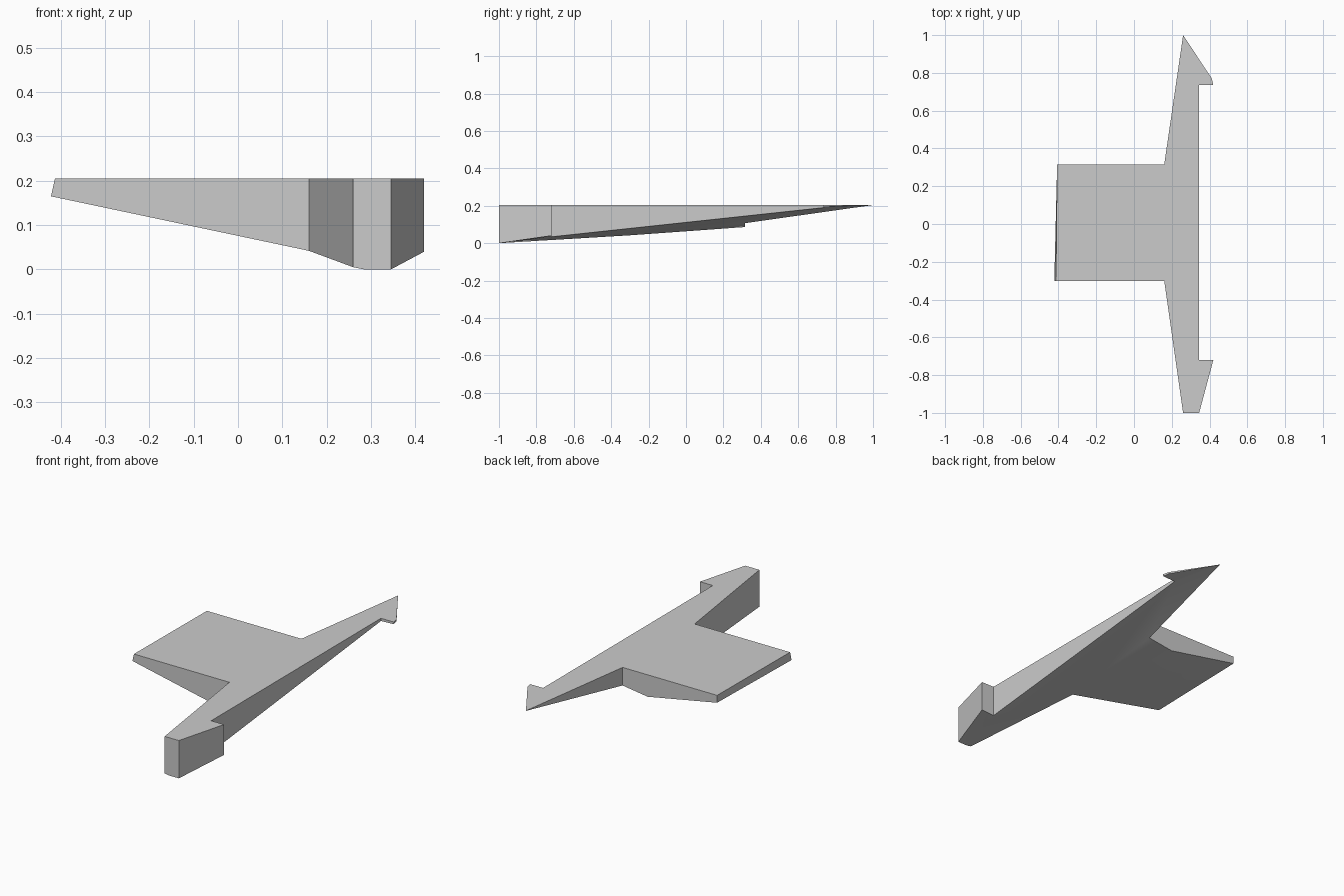
import bpy, bmesh, math

if "Cube" in bpy.data.objects:
    bpy.data.objects.remove(bpy.data.objects["Cube"])

TOP = 0.205
# plan outline: name -> (x, y, underside height), counter-clockwise
outline = {
    "nose_l": (0.26, -1.0, 0.005), "nose_m": (0.285, -1.0, 0.0), "nose_r": (0.345, -1.0, 0.0),
    "barb_f": (0.42, -0.72, 0.04), "bar_f": (0.343, -0.72, 0.034),
    "bar_b": (0.343, 0.735, 0.19), "barb_b": (0.42, 0.735, 0.193), "barb_c": (0.412, 0.77, 0.195),
    "tail": (0.26, 1.0, 0.204), "root_b": (0.16, 0.315, 0.107), "fold_b": (0.01, 0.315, 0.086),
    "tip_b": (-0.407, 0.315, 0.165), "tip_f": (-0.422, -0.302, 0.165), "root_f": (0.16, -0.302, 0.042),
}
# underside panels
panels = [
    "nose_l nose_m root_f", "nose_m nose_r bar_f", "nose_m bar_f root_f", "nose_r barb_f bar_f",
    "root_f bar_f bar_b", "root_f bar_b root_b", "root_f root_b fold_b",
    "root_b bar_b tail", "bar_b barb_b barb_c", "bar_b barb_c tail",
    "root_f fold_b tip_b", "root_f tip_b tip_f",
]

grey = bpy.data.materials.new("plain grey")
grey.diffuse_color = (0.6, 0.6, 0.6, 1)
grey.use_nodes = True
grey.node_tree.nodes["Principled BSDF"].inputs["Base Color"].default_value = grey.diffuse_color

# winged slab with flat top and tapering underside
bm = bmesh.new()
low = {k: bm.verts.new(p) for k, p in outline.items()}
high = {k: bm.verts.new((x + (0.009 if k == "tip_f" else 0), y, TOP))
        for k, (x, y, z) in outline.items()}
bm.faces.new(list(high.values()))
names = list(outline)
for a, b in zip(names, names[1:] + names[:1]):
    bm.faces.new((low[a], low[b], high[b], high[a]))
for p in panels:
    bm.faces.new([low[k] for k in reversed(p.split())])
bmesh.ops.recalc_face_normals(bm, faces=bm.faces)

mesh = bpy.data.meshes.new("winged_slab")
bm.to_mesh(mesh)
bm.free()
mesh.materials.append(grey)
slab = bpy.data.objects.new("winged_slab", mesh)
bpy.context.collection.objects.link(slab)
bpy.context.view_layer.objects.active = slab
slab.select_set(True)
bpy.ops.object.shade_smooth_by_angle(angle=math.radians(30))
